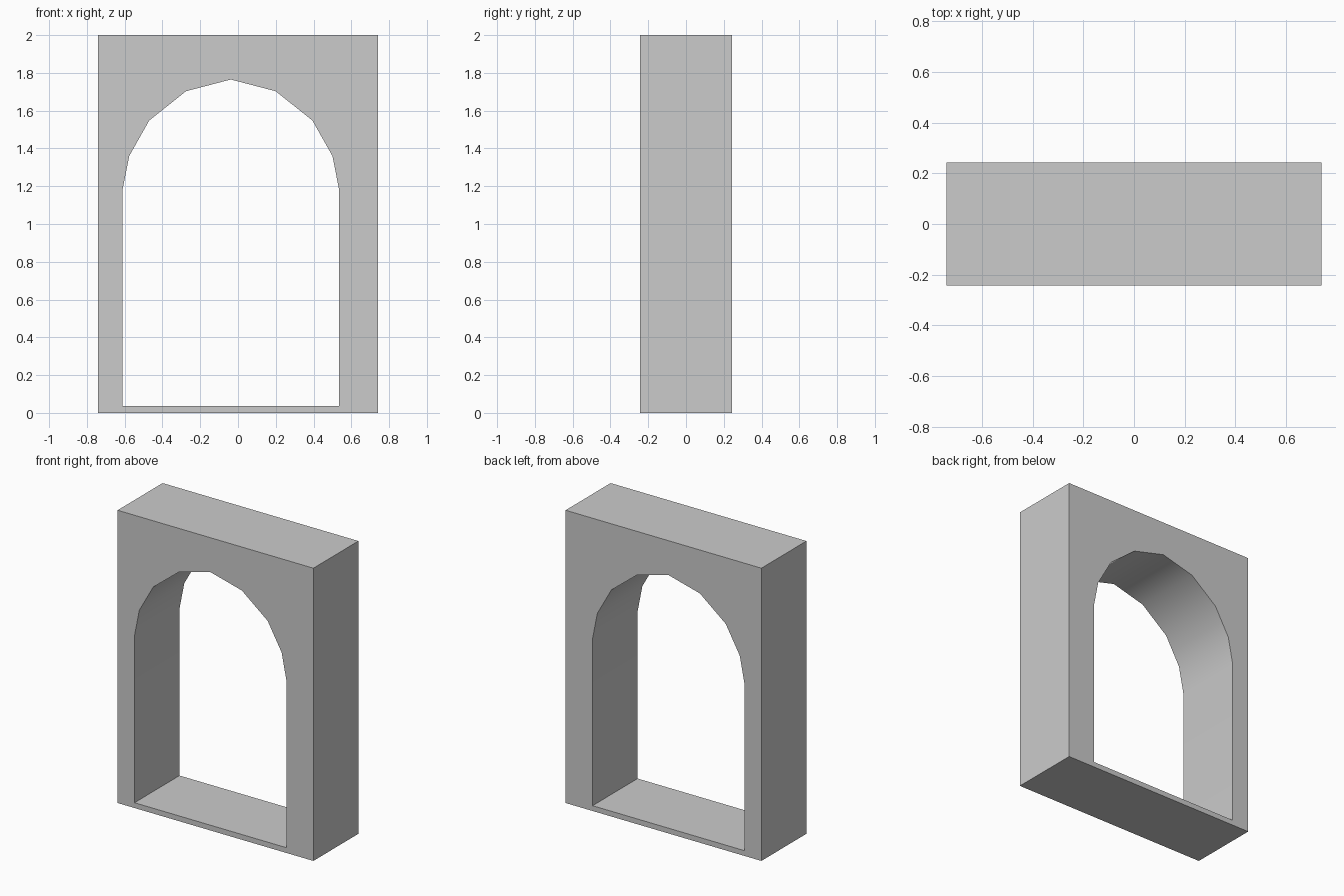
import bpy, bmesh, math

if "Cube" in bpy.data.objects:
    bpy.data.objects.remove(bpy.data.objects["Cube"])

W, D, H = 0.74, 0.243, 2.0      # half width, half depth, height
CX = -0.038                     # opening sits slightly left of centre
SILL = 0.036


def prism(name, profile, half_depth):
    """Extrude an x/z outline along y."""
    bm = bmesh.new()
    face = bm.faces.new([bm.verts.new((x, -half_depth, z)) for x, z in profile])
    ext = bmesh.ops.extrude_face_region(bm, geom=[face])
    verts = [g for g in ext["geom"] if isinstance(g, bmesh.types.BMVert)]
    bmesh.ops.translate(bm, verts=verts, vec=(0, 2 * half_depth, 0))
    bmesh.ops.recalc_face_normals(bm, faces=bm.faces)
    mesh = bpy.data.meshes.new(name)
    bm.to_mesh(mesh)
    bm.free()
    obj = bpy.data.objects.new(name, mesh)
    bpy.context.collection.objects.link(obj)
    return obj


# Solid wall block
wall = prism("arched_wall", [(-W, 0), (W, 0), (W, H), (-W, H)], D)

# Arched opening: half profile mirrored about its own axis
half = [(0.574, SILL), (0.574, 1.178), (0.538, 1.36), (0.432, 1.548), (0.237, 1.703)]
outline = ([(CX + x, z) for x, z in half] + [(CX, 1.765)]
           + [(CX - x, z) for x, z in reversed(half)])
cutter = prism("opening_cutter", outline, D + 0.2)
cutter.hide_render = True

# Cut the opening through the wall
cut = wall.modifiers.new("opening", "BOOLEAN")
cut.operation = "DIFFERENCE"
cut.solver = "EXACT"
cut.object = cutter
bpy.context.view_layer.objects.active = wall
wall.select_set(True)
bpy.ops.object.modifier_apply(modifier=cut.name)
bpy.data.objects.remove(cutter, do_unlink=True)

# Smooth reveal inside the arch, crisp outer edges
bpy.ops.object.shade_smooth_by_angle(angle=math.radians(35))
